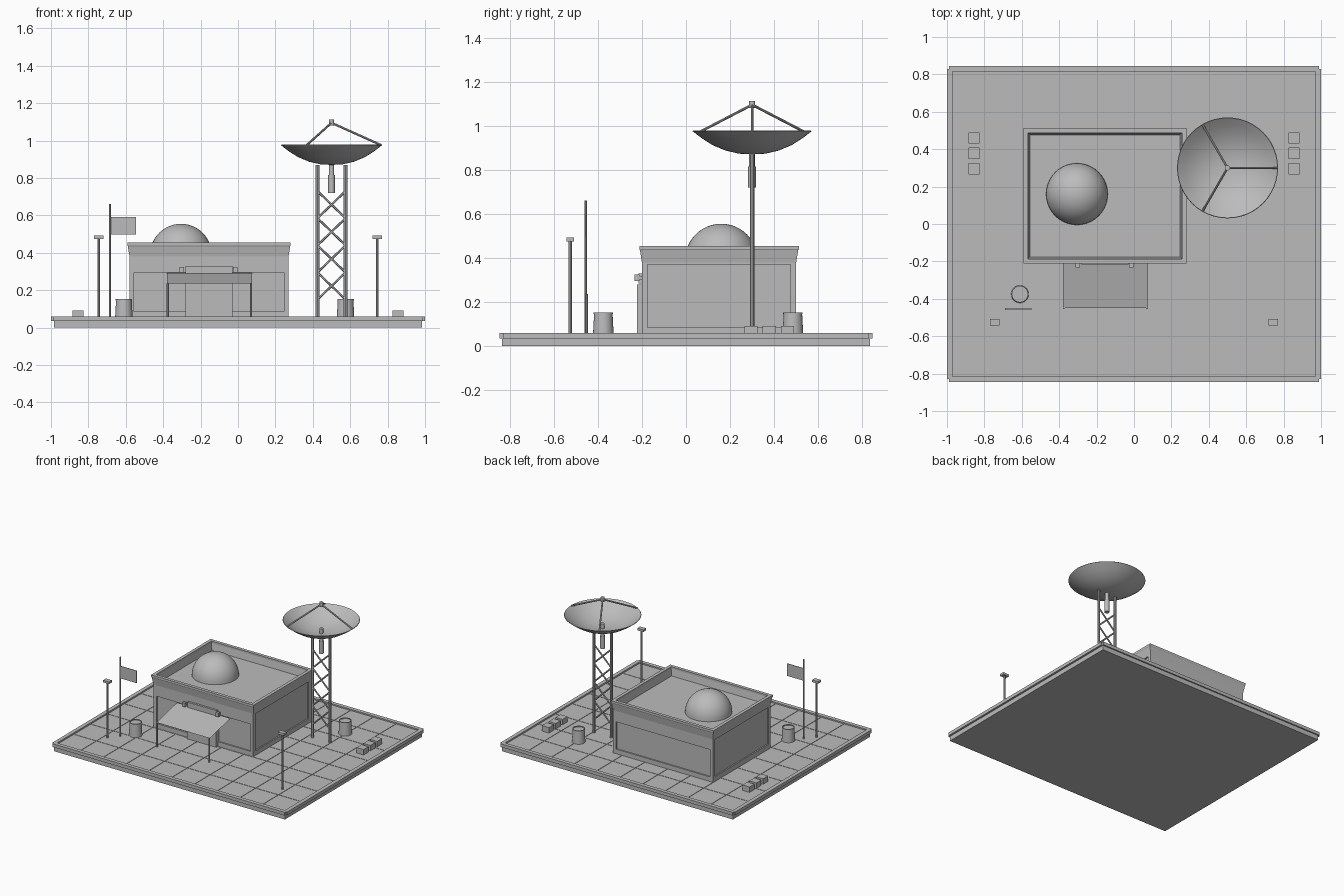
import bpy
import bmesh
from math import cos, sin, pi
from mathutils import Vector

if "Cube" in bpy.data.objects:
    bpy.data.objects.remove(bpy.data.objects["Cube"], do_unlink=True)

grey = bpy.data.materials.new("plain_grey")
grey.use_nodes = True
COLOR = (0.5, 0.5, 0.5, 1)
grey.diffuse_color = COLOR
grey.node_tree.nodes["Principled BSDF"].inputs["Base Color"].default_value = COLOR


def finish(name, bm, smooth=False):
    mesh = bpy.data.meshes.new(name)
    bm.to_mesh(mesh)
    bm.free()
    mesh.materials.append(grey)
    ob = bpy.data.objects.new(name, mesh)
    bpy.context.collection.objects.link(ob)
    if smooth:
        bpy.ops.object.select_all(action='DESELECT')
        ob.select_set(True)
        bpy.context.view_layer.objects.active = ob
        bpy.ops.object.shade_smooth_by_angle()
    return ob


def add_box(bm, x, y, z):
    vs = bmesh.ops.create_cube(bm, size=1)["verts"]
    for v in vs:
        v.co = [lo + (hi - lo) * (c + 0.5) for c, (lo, hi) in zip(v.co, (x, y, z))]


def box(name, x, y, z):
    bm = bmesh.new()
    add_box(bm, x, y, z)
    return finish(name, bm)


def rod(name, a, b, r, sides=8):
    a, b = Vector(a), Vector(b)
    bm = bmesh.new()
    bmesh.ops.create_cone(bm, cap_ends=True, segments=sides, radius1=r, radius2=r,
                          depth=(b - a).length)
    turn = (b - a).to_track_quat('Z', 'Y')
    for v in bm.verts:
        v.co = turn @ v.co + (a + b) / 2
    return finish(name, bm, True)


def lathe(name, center, profile, sides=32):
    """Spin (radius, z) points about a vertical axis."""
    bm = bmesh.new()
    vs = [bm.verts.new((r, 0, z)) for r, z in profile]
    es = [bm.edges.new(p) for p in zip(vs, vs[1:])]
    bmesh.ops.spin(bm, geom=vs + es, cent=(0, 0, 0), axis=(0, 0, 1),
                   angle=2 * pi, steps=sides)
    bmesh.ops.remove_doubles(bm, verts=bm.verts, dist=0.0005)
    bmesh.ops.recalc_face_normals(bm, faces=bm.faces)
    bmesh.ops.translate(bm, verts=bm.verts, vec=(center[0], center[1], 0))
    return finish(name, bm, True)


def rect_ring(name, x, y, profile):
    """Sweep closed (outward offset, z) points around a rectangle."""
    bm = bmesh.new()
    loops = [[bm.verts.new(p) for p in ((x[0] - d, y[0] - d, z), (x[1] + d, y[0] - d, z),
                                        (x[1] + d, y[1] + d, z), (x[0] - d, y[1] + d, z))]
             for d, z in profile]
    for a, b in zip(loops, loops[1:] + loops[:1]):
        for i in range(4):
            j = (i + 1) % 4
            bm.faces.new((a[i], a[j], b[j], b[i]))
    bmesh.ops.recalc_face_normals(bm, faces=bm.faces)
    return finish(name, bm)


def sheet(name, points):
    bm = bmesh.new()
    bm.faces.new([bm.verts.new(p) for p in points])
    return finish(name, bm)


# Base slab, paving tiles and curbs
FLOOR = 0.05
box("base_slab", (-0.985, 0.985), (-0.835, 0.835), (0, FLOOR - 0.003))
bm = bmesh.new()
nx, ny = 10, 8
sx, sy = 1.94 / nx, 1.64 / ny
for i in range(nx):
    for j in range(ny):
        x, y = -0.97 + i * sx, -0.82 + j * sy
        add_box(bm, (x + 0.002, x + sx - 0.002), (y + 0.002, y + sy - 0.002),
                (FLOOR - 0.004, FLOOR))
finish("paving_tiles", bm)
for s, side in ((-1, "right"), (1, "left")):
    box(side + "_curb", sorted((s * 0.97, s)), (-0.83, 0.83), (0.035, 0.06))
for s, side in ((-1, "front"), (1, "back")):
    box(side + "_curb", (-0.99, 0.99), sorted((s * 0.815, s * 0.845)), (0.035, 0.06))

# Building walls with framed panels
X, Y = (-0.58, 0.27), (-0.2, 0.5)
box("building_walls", (X[0] + 0.01, X[1] - 0.01), (Y[0] + 0.01, Y[1] - 0.01), (FLOOR, 0.39))
bm = bmesh.new()
for x in (X[0], X[1] - 0.025):
    for y in (Y[0], Y[1] - 0.025):
        add_box(bm, (x, x + 0.025), (y, y + 0.025), (FLOOR, 0.385))
finish("corner_posts", bm)
rect_ring("wall_plinth", X, Y, [(0, FLOOR), (0, 0.085), (-0.02, 0.085), (-0.02, FLOOR)])
rect_ring("wall_top_trim", X, Y, [(0, 0.37), (0, 0.385), (-0.02, 0.385), (-0.02, 0.37)])
for y, side in ((Y[0], "front"), (Y[1] - 0.02, "back")):
    box(side + "_upper_band", X, (y, y + 0.02), (0.295, 0.385))
rect_ring("roof_parapet", X, Y, [(-0.025, 0.38), (0, 0.38), (0.009, 0.435), (0.012, 0.44),
                                 (0.012, 0.455), (-0.013, 0.455), (-0.013, 0.44)])

# Roof dome
lathe("roof_dome", (-0.305, 0.16),
      [(0.165 * cos(t * pi / 24), 0.39 + 0.165 * sin(t * pi / 24)) for t in range(13)], 40)

# Entrance: door, sign board, lights and awning
box("door", (-0.28, -0.03), (-0.222, -0.19), (FLOOR, 0.28))
box("sign_board", (-0.28, -0.03), (-0.216, -0.2), (0.285, 0.33))
for x in (-0.3, -0.015):
    box("sign_light", (x - 0.012, x + 0.012), (-0.233, -0.212), (0.295, 0.325))
    box("sign_light_arm", (x - 0.006, x + 0.006), (-0.214, -0.195), (0.302, 0.318))
sheet("awning", [(-0.38, -0.45, 0.235), (0.075, -0.45, 0.235),
                 (0.075, -0.2, 0.293), (-0.38, -0.2, 0.293)])
for x in (-0.375, 0.07):
    rod("awning_post", (x, -0.45, FLOOR), (x, -0.45, 0.237), 0.006)

# Lattice tower
TX, TY = 0.5, 0.3
for s in (-1, 1):
    rod("tower_leg", (TX + s * 0.075, TY, FLOOR), (TX + s * 0.075, TY, 0.87), 0.01)
for k in range(4):
    z = 0.15 + k * 0.145
    for s in (-1, 1):
        rod("tower_brace", (TX - s * 0.075, TY, z), (TX + s * 0.075, TY, z + 0.145), 0.006, 6)

# Dish, its mount, feed and struts
dish = [(0, 0.87), (0.06, 0.873), (0.12, 0.887), (0.18, 0.912), (0.23, 0.944), (0.27, 0.975)]
lathe("dish", (TX, TY), dish + [(r * 0.99, z + 0.003) for r, z in reversed(dish)], 48)
rod("dish_mount_sleeve", (TX, TY, 0.72), (TX, TY, 0.815), 0.018, 16)
rod("dish_mount", (TX, TY, 0.8), (TX, TY, 0.91), 0.014, 16)
rod("dish_feed", (TX, TY, 1.08), (TX, TY, 1.112), 0.014, 16)
for k in range(3):
    a = k * 2 * pi / 3
    rod("feed_strut", (TX + 0.267 * cos(a), TY + 0.267 * sin(a), 0.975), (TX, TY, 1.095), 0.006)

# Lamp posts
for x in (-0.745, 0.745):
    rod("lamp_post", (x, -0.525, FLOOR), (x, -0.525, 0.478), 0.007)
    box("lamp_head", (x - 0.025, x + 0.025), (-0.542, -0.508), (0.475, 0.492))

# Flag
rod("flag_pole", (-0.685, -0.455, FLOOR), (-0.685, -0.455, 0.66), 0.006)
box("flag", (-0.68, -0.545), (-0.457, -0.453), (0.497, 0.592))

# Barrels with recessed lids
for center in ((-0.61, -0.375), (0.575, 0.485)):
    lathe("barrel", center, [(0, FLOOR), (0.047, FLOOR), (0.042, 0.145), (0.044, 0.145),
                             (0.044, 0.152), (0.038, 0.152), (0.038, 0.146), (0, 0.146)], 24)

# Crates
for x in (-0.855, 0.855):
    for y in (0.295, 0.378, 0.46):
        box("crate", (x - 0.03, x + 0.03), (y - 0.03, y + 0.03), (FLOOR, 0.092))
